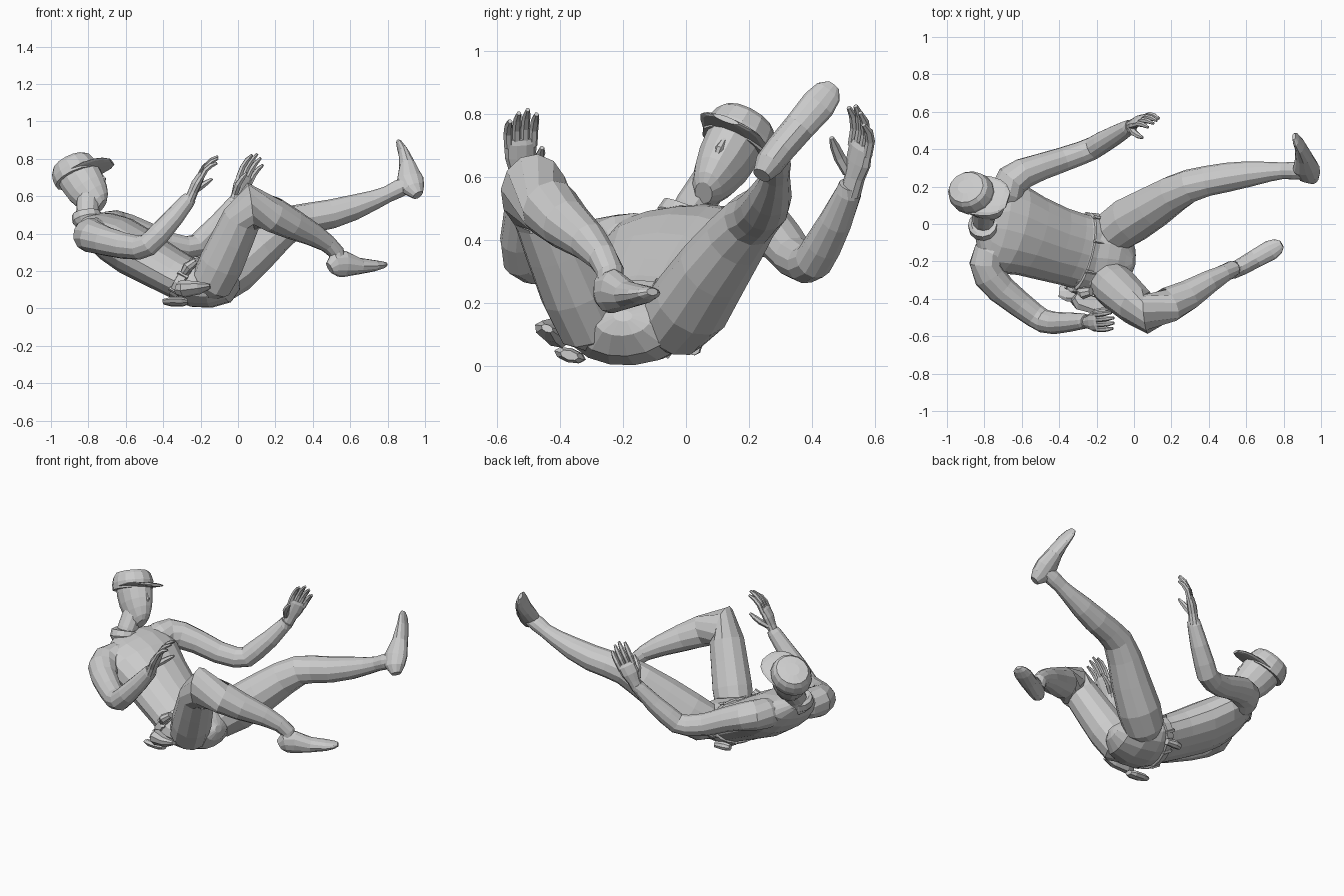
import bpy, bmesh, math
from mathutils import Vector as V


def mesh_object(name, bm):
    bmesh.ops.recalc_face_normals(bm, faces=bm.faces)
    me = bpy.data.meshes.new(name)
    bm.to_mesh(me)
    bm.free()
    ob = bpy.data.objects.new(name, me)
    bpy.context.collection.objects.link(ob)
    return ob


def loft(name, rings, ref=(0, 1, 0), n=12):
    """Skin elliptical rings (point, half width along ref, half depth)."""
    bm = bmesh.new()
    pts = [V(r[0]) for r in rings]
    loops = []
    for i, (p, a, b) in enumerate(rings):
        t = (pts[min(i + 1, len(pts) - 1)] - pts[max(i - 1, 0)]).normalized()
        u = V(ref)
        u = (u - t * u.dot(t)).normalized()
        w = t.cross(u)
        loops.append([bm.verts.new(pts[i] + u * a * math.cos(k * math.tau / n)
                                   + w * b * math.sin(k * math.tau / n)) for k in range(n)])
    for A, B in zip(loops, loops[1:]):
        for k in range(n):
            bm.faces.new((A[k], A[(k + 1) % n], B[(k + 1) % n], B[k]))
    bm.faces.new(loops[0])
    bm.faces.new(loops[-1])
    return mesh_object(name, bm)


def limb(name, pts, ref=(0, 1, 0)):
    """Points are x, y, z, half width and optionally another half depth."""
    return loft(name, [(p[:3], p[3], p[-1]) for p in pts], ref)


across = (.22, .96, .08)

# pelvis and torso
loft("pelvis", [((.0, -.2, .16), .03, .02), ((-.02, -.2, .15), .09, .06), ((-.06, -.19, .13), .16, .1),
                ((-.14, -.175, .125), .205, .122), ((-.22, -.165, .133), .215, .128),
                ((-.29, -.15, .155), .205, .12)], across, 16)
loft("torso", [((-.26, -.155, .145), .2, .12), ((-.33, -.135, .18), .2, .122),
               ((-.42, -.11, .23), .205, .128), ((-.55, -.065, .305), .22, .137),
               ((-.65, -.03, .37), .245, .13), ((-.73, -.01, .415), .26, .105),
               ((-.78, -.005, .445), .21, .078), ((-.82, 0, .475), .09, .045)], across, 16)

# belt with loops
bc, bd = V((-.265, -.156, .147)), V((-.85, .2, .5)).normalized()
loft("belt", [(bc - bd * .025, .216, .126), (bc - bd * .022, .224, .132),
              (bc + bd * .022, .22, .132), (bc + bd * .025, .21, .125)], across, 20)
u = V(across)
u = (u - bd * u.dot(bd)).normalized()
w = bd.cross(u)
for k in range(8):
    a = (k + .5) * math.tau / 8
    p = bc + u * .22 * math.cos(a) + w * .13 * math.sin(a)
    loft("belt_loop", [(p - bd * .03, .011, .011), (p + bd * .03, .011, .011)], across, 4)

# hip pouches
loft("hip_pouch", [((-.32, -.39, .11), .03, .04), ((-.29, -.41, .105), .055, .045),
                   ((-.21, -.435, .11), .05, .03), ((-.15, -.44, .12), .02, .012)], (0, .9, -.45), 8)
loft("back_pouch", [((-.4, -.36, .035), .03, .012), ((-.36, -.365, .035), .05, .022),
                    ((-.3, -.37, .035), .05, .023), ((-.27, -.37, .035), .03, .015)], (0, 1, -.3), 8)
loft("coil_pouch", [((-.29, -.36, .19), .02, .02), ((-.27, -.37, .22), .033, .028),
                    ((-.23, -.36, .25), .025, .02)], across, 8)
loft("side_pouch", [((-.33, .02, .06), .02, .02), ((-.29, .025, .06), .026, .026),
                    ((-.23, .025, .055), .02, .02)], across, 8)

# raised right leg and its foot
limb("right_leg", [(-.19, -.27, .11, .08), (-.14, -.30, .14, .115), (-.09, -.345, .24, .12),
                   (-.03, -.40, .37, .112), (.02, -.445, .48, .105), (.065, -.482, .55, .106, .124),
                   (.19, -.43, .50, .095), (.29, -.38, .45, .082),
                   (.40, -.31, .395, .063), (.48, -.265, .345, .048), (.525, -.24, .30, .044),
                   (.535, -.24, .25, .042)], (.6, .8, 0))
loft("right_foot", [((.49, -.27, .215), .025, .035), ((.52, -.255, .235), .042, .068),
                    ((.57, -.23, .238), .046, .07), ((.65, -.185, .226), .05, .044),
                    ((.73, -.14, .228), .054, .03), ((.77, -.118, .232), .042, .02),
                    ((.79, -.107, .236), .02, .012)], (-.5, .87, 0))

# stretched left leg and its foot
limb("left_leg", [(-.16, -.07, .12, .08), (-.11, -.04, .14, .12), (-.02, .02, .205, .13),
                  (.10, .09, .31, .118), (.21, .16, .405, .102), (.30, .205, .465, .089),
                  (.39, .23, .485, .081), (.50, .25, .505, .078), (.62, .268, .54, .068),
                  (.73, .28, .58, .052), (.80, .285, .61, .044), (.86, .285, .64, .048),
                  (.92, .285, .665, .042)])
loft("left_foot", [((.962, .24, .605), .03, .03), ((.938, .262, .64), .046, .062),
                   ((.92, .30, .69), .048, .072), ((.907, .36, .76), .05, .046),
                   ((.885, .42, .83), .055, .027), ((.865, .452, .87), .045, .018),
                   ((.855, .468, .89), .022, .01)], (0, .79, -.61))

# arms with sleeve cuffs
limb("right_arm", [(-.72, -.07, .40, .07), (-.765, -.15, .395, .092), (-.79, -.215, .39, .092),
                   (-.77, -.28, .38, .087), (-.71, -.35, .36, .079), (-.61, -.43, .335, .071),
                   (-.53, -.49, .325, .065), (-.48, -.52, .34, .063), (-.42, -.53, .40, .06),
                   (-.34, -.525, .49, .052), (-.27, -.52, .575, .042), (-.255, -.52, .595, .036)], (.3, .3, .9))
limb("left_arm", [(-.7, .1, .42, .075), (-.68, .17, .43, .092), (-.65, .235, .435, .09),
                  (-.59, .272, .425, .082), (-.50, .305, .395, .073), (-.38, .345, .345, .067),
                  (-.28, .38, .325, .063), (-.22, .405, .335, .062), (-.17, .435, .385, .06),
                  (-.10, .475, .46, .053), (-.03, .515, .55, .042), (-.015, .522, .575, .037)], (.3, .3, .9))


def hand(side, wrist, along, width, curl, size):
    """Palm, four fingers and a thumb; the thumb sits on the -width side."""
    o, d, c = V(wrist), V(along).normalized(), V(curl)
    s = V(width)
    s = (s - d * s.dot(d)).normalized()
    c = (c - d * c.dot(d) - s * c.dot(s)).normalized()

    def part(name, rings, n):
        loft(side + name, [(o + (s * x + d * y + c * z) * size, a * size, b * size)
                           for x, y, z, a, b in rings], s, n)

    part("_palm", [(0, -.03, 0, .028, .024), (0, .02, 0, .031, .022), (0, .06, 0, .042, .022),
                   (0, .1, .004, .043, .017), (0, .113, .006, .038, .01)], 10)
    for k in range(4):
        x, l = -.033 + k * .022, (.095, .11, .102, .08)[k]
        part("_finger", [(x, .09, .004, .012, .012), (x * 1.05, .1 + l * .4, .008, .012, .012),
                         (x * 1.08, .1 + l * .75, .022, .011, .011),
                         (x * 1.08, .1 + l, .043, .006, .006)], 6)
    part("_thumb", [(-.022, .02, .006, .014, .014), (-.04, .055, .03, .015, .015),
                    (-.046, .085, .05, .012, .012), (-.046, .108, .066, .006, .006)], 6)


hand("right", (-.25, -.525, .6), (.38, 0, .9), (.2, -1, 0), (.9, 0, -.3), 1.2)
hand("left", (-.01, .53, .58), (.34, .22, .9), (.75, .6, -.3), (.5, -.8, 0), 1.26)

# neck and collar
limb("neck", [(-.81, -.01, .44, .062), (-.805, .025, .51, .06), (-.80, .09, .6, .064)], (1, 0, 0))
loft("collar", [((-.80, -.02, .455), .07, .07), ((-.805, -.014, .472), .082, .082),
                ((-.81, .0, .505), .078, .074), ((-.81, .002, .512), .06, .058)], (1, 0, 0))

# head and cap share a tilted frame: side, forward, up
up = V((-.33, .42, .84)).normalized()
fw = V((1, -.2, .3))
fw = (fw - up * fw.dot(up)).normalized()
sd = up.cross(fw)
H = lambda f, h: V((-.86, .16, .715)) + fw * f + up * h
loft("head", [(H(.065, -.228), .03, .04), (H(.05, -.205), .052, .072), (H(.033, -.155), .072, .098),
              (H(.02, -.1), .086, .112), (H(.01, -.04), .092, .118), (H(0, .03), .093, .115)], sd, 14)
loft("nose", [(H(.118, -.045), .008, .006), (H(.126, -.09), .014, .012),
              (H(.12, -.105), .01, .008)], sd, 6)
loft("cap_crown", [(H(-.005, -.02), .112, .126), (H(-.005, .02), .116, .129), (H(-.01, .06), .106, .118),
                   (H(-.012, .082), .09, .1), (H(-.012, .09), .04, .045)], sd, 14)
loft("cap_brim", [(H(.0, -.005), .114, .016), (H(.07, -.002), .116, .016), (H(.13, -.006), .106, .014),
                  (H(.17, -.012), .085, .012), (H(.2, -.018), .045, .009)], sd, 12)
